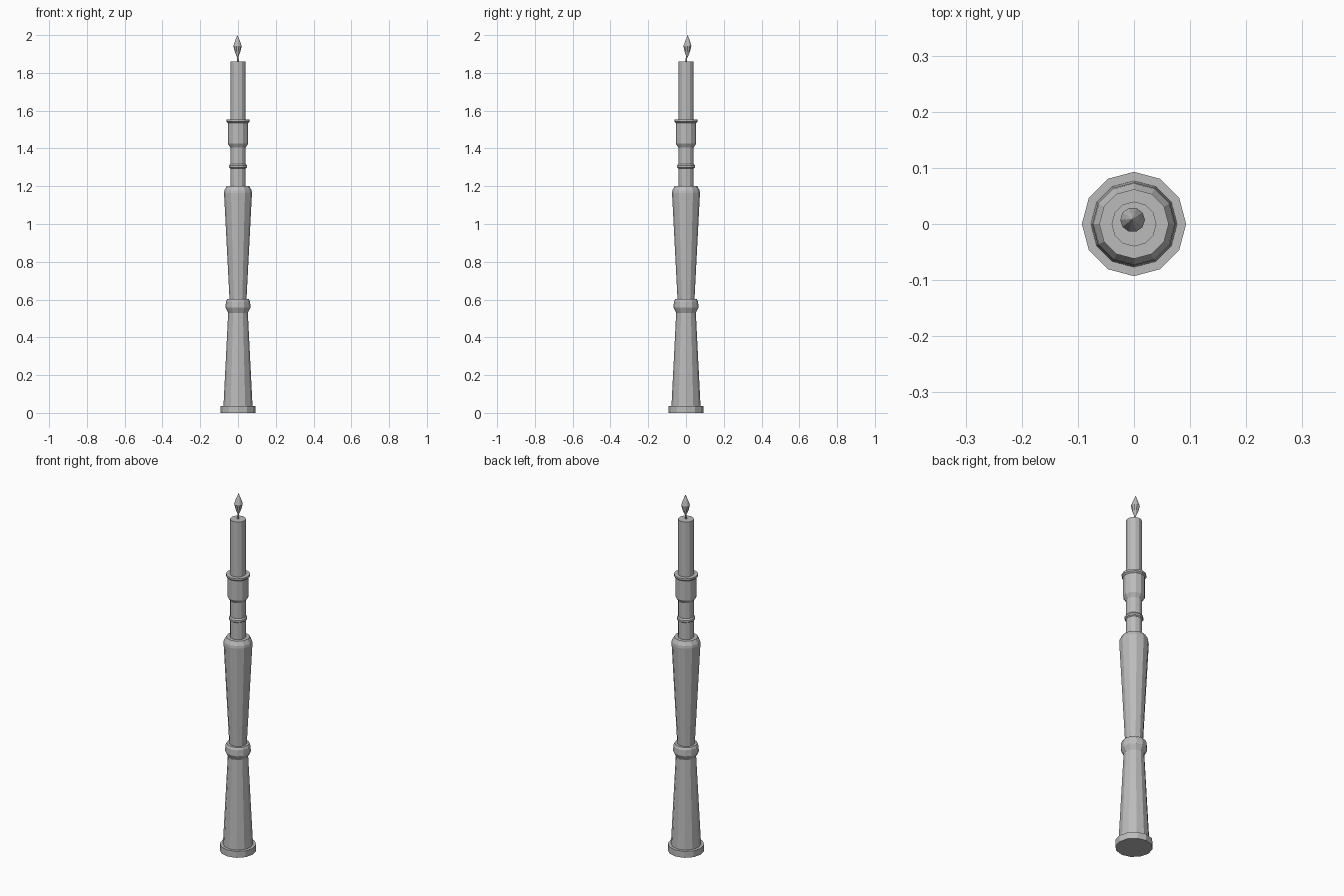
import bpy, bmesh, math

if "Cube" in bpy.data.objects:
    bpy.data.objects.remove(bpy.data.objects["Cube"], do_unlink=True)

grey = bpy.data.materials.new("plain grey")
grey.use_nodes = True
colour = (0.5, 0.5, 0.5, 1)
grey.diffuse_color = colour
grey.node_tree.nodes["Principled BSDF"].inputs["Base Color"].default_value = colour


def lathe(name, profile, sides=12, start=(0, 0), end=(0, 0)):
    """Stack rings of (radius, height), closed at both ends; the axis leans from start to end."""
    bm = bmesh.new()
    low, high = profile[0][1], profile[-1][1]
    rings = []
    for r, z in profile:
        t = (z - low) / (high - low)
        cx, cy = (a + (b - a) * t for a, b in zip(start, end))
        turns = [2 * math.pi * i / sides for i in range(sides)]
        rings.append([bm.verts.new((cx + r * math.cos(a), cy + r * math.sin(a), z)) for a in turns])
    for a, b in zip(rings, rings[1:]):
        for i in range(sides):
            j = (i + 1) % sides
            bm.faces.new((a[i], a[j], b[j], b[i]))
    bm.faces.new(rings[0][::-1])
    bm.faces.new(rings[-1])
    bmesh.ops.remove_doubles(bm, verts=bm.verts, dist=0.00001)
    bmesh.ops.recalc_face_normals(bm, faces=bm.faces)
    mesh = bpy.data.meshes.new(name)
    bm.to_mesh(mesh)
    bm.free()
    mesh.materials.append(grey)
    obj = bpy.data.objects.new(name, mesh)
    bpy.context.collection.objects.link(obj)
    return obj


# Turned stand, from the foot up to the candle cup
lathe("foot", [(0.093, 0), (0.093, 0.036)])
lathe("lower_shaft", [(0.077, 0.036), (0.052, 0.53)])
lathe("collar", [(0.052, 0.53), (0.066, 0.557), (0.064, 0.59), (0.058, 0.602)])
lathe("upper_shaft", [(0.045, 0.602), (0.074, 1.165), (0.072, 1.178), (0.06, 1.2)])
lathe("neck", [(0.041, 1.2), (0.041, 1.295), (0.047, 1.3), (0.047, 1.31),
               (0.041, 1.318), (0.041, 1.405)])
lathe("cup", [(0.041, 1.405), (0.054, 1.425), (0.054, 1.535)])
lathe("cup_rim", [(0.054, 1.535), (0.062, 1.542), (0.062, 1.552)])

# Candle with its wick and pointed flame
lathe("candle", [(0.04, 1.552), (0.04, 1.86)])
lathe("wick", [(0.005, 1.86), (0.004, 1.9)], 6, end=(-0.002, 0.006))
lathe("flame", [(0.004, 1.885), (0.015, 1.912), (0.022, 1.942), (0.012, 1.972), (0, 2)],
      10, start=(-0.002, 0.006), end=(-0.003, 0.009))
